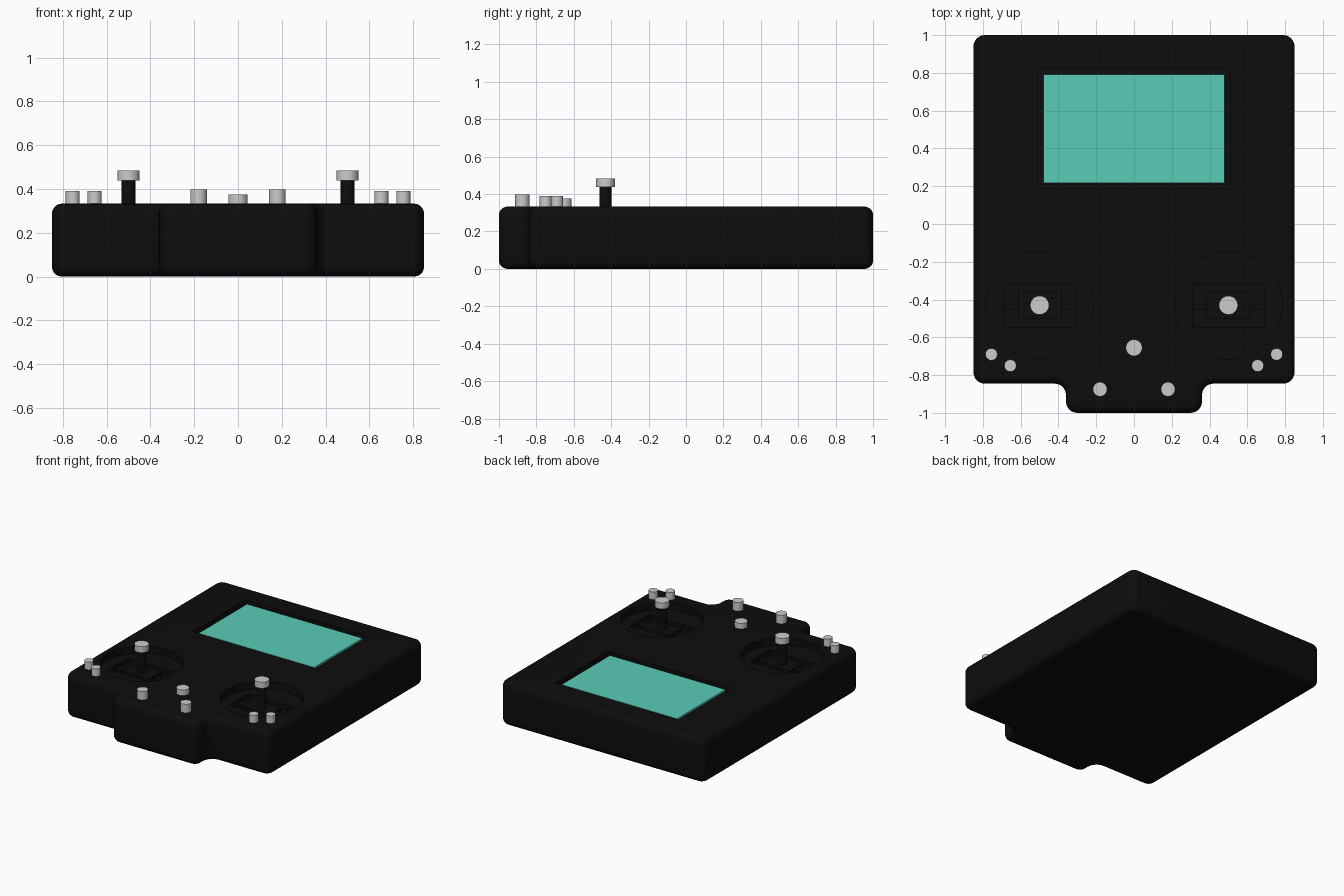
import bpy, bmesh, math

if "Cube" in bpy.data.objects:
    bpy.data.objects.remove(bpy.data.objects["Cube"])


def material(name, rgb):
    m = bpy.data.materials.new(name)
    m.diffuse_color = (*rgb, 1)
    m.use_nodes = True
    m.node_tree.nodes["Principled BSDF"].inputs["Base Color"].default_value = m.diffuse_color
    return m


BLACK = material("black_plastic", (0.004, 0.004, 0.004))
TEAL = material("teal_glass", (0.1, 0.6, 0.47))


def activate(ob):
    bpy.ops.object.select_all(action='DESELECT')
    ob.select_set(True)
    bpy.context.view_layer.objects.active = ob


def finish(ob, mat=None):
    if mat:
        ob.data.materials.clear()
        ob.data.materials.append(mat)
    activate(ob)
    bpy.ops.object.shade_smooth_by_angle(angle=math.radians(35))
    return ob


def box(name, x, y, z0, z1, sx, sy, mat=None):
    bpy.ops.mesh.primitive_cube_add(size=1, location=(x, y, (z0 + z1) / 2))
    ob = bpy.context.object
    ob.name = name
    ob.scale = (sx, sy, z1 - z0)
    bpy.ops.object.transform_apply(location=False, rotation=False, scale=True)
    return finish(ob, mat)


def cylinder(name, x, y, z0, z1, r, mat=None, sides=32):
    bpy.ops.mesh.primitive_cylinder_add(vertices=sides, radius=r, depth=z1 - z0,
                                        location=(x, y, (z0 + z1) / 2))
    ob = bpy.context.object
    ob.name = name
    return finish(ob, mat)


def cut(target, cutter):
    cutter.hide_render = True
    activate(target)
    mod = target.modifiers.new("cut", 'BOOLEAN')
    mod.operation = 'DIFFERENCE'
    mod.solver = 'EXACT'
    mod.object = cutter
    bpy.ops.object.modifier_apply(modifier=mod.name)
    bpy.data.objects.remove(cutter)


TOP = 0.333

# Case: extruded outline with a tab, rounded corners, then rounded rims
outline = [(-.85, 1), (-.85, -.845), (-.36, -.845), (-.36, -1),
           (.36, -1), (.36, -.845), (.85, -.845), (.85, 1)]
bm = bmesh.new()
base = bm.faces.new([bm.verts.new((x, y, 0)) for x, y in outline])
ext = bmesh.ops.extrude_face_region(bm, geom=[base])
bmesh.ops.translate(bm, vec=(0, 0, TOP),
                    verts=[v for v in ext["geom"] if isinstance(v, bmesh.types.BMVert)])
bmesh.ops.recalc_face_normals(bm, faces=bm.faces)


def is_vertical(e):
    return abs(e.verts[0].co.z - e.verts[1].co.z) > 0.1


bmesh.ops.bevel(bm, geom=[e for e in bm.edges if is_vertical(e)], offset=0.06,
                segments=6, profile=0.5, affect='EDGES')
bmesh.ops.bevel(bm, geom=[e for e in bm.edges if not is_vertical(e)], offset=0.045,
                segments=5, profile=0.5, affect='EDGES')
mesh = bpy.data.meshes.new("case")
bm.to_mesh(mesh)
bm.free()
case = bpy.data.objects.new("case", mesh)
bpy.context.collection.objects.link(case)

# Screen recess and the stick wells with a rectangular pocket
cut(case, box("screen_cutter", 0, .505, .30, .4, 1.02, .63))
for x in (-.5, .5):
    cut(case, cylinder("well_cutter", x, -.43, .28, .4, .285, sides=48))
    cut(case, box("pocket_cutter", x, -.43, .24, .3, .38, .23))
finish(case, BLACK)

# Screen
box("screen", 0, .505, .295, .32, .96, .575, TEAL)

# Sticks and buttons, mirrored left and right
for side, s in (("left", -1), ("right", 1)):
    box(side + "_gimbal_block", s * .5, -.43, .235, .275, .23, .14, BLACK)
    box(side + "_gimbal_bar", s * .5, -.43, .24, .262, .38, .05, BLACK)
    cylinder(side + "_stick", s * .5, -.43, .26, .445, .032, BLACK)
    cylinder(side + "_stick_cap", s * .5, -.43, .438, .484, .05)
    cylinder(side + "_outer_button", s * .755, -.69, .30, .39, .032)
    cylinder(side + "_inner_button", s * .655, -.75, .30, .39, .032)
    cylinder(side + "_tab_button", s * .18, -.875, .30, .397, .038)
cylinder("centre_button", 0, -.655, .30, .375, .044)
